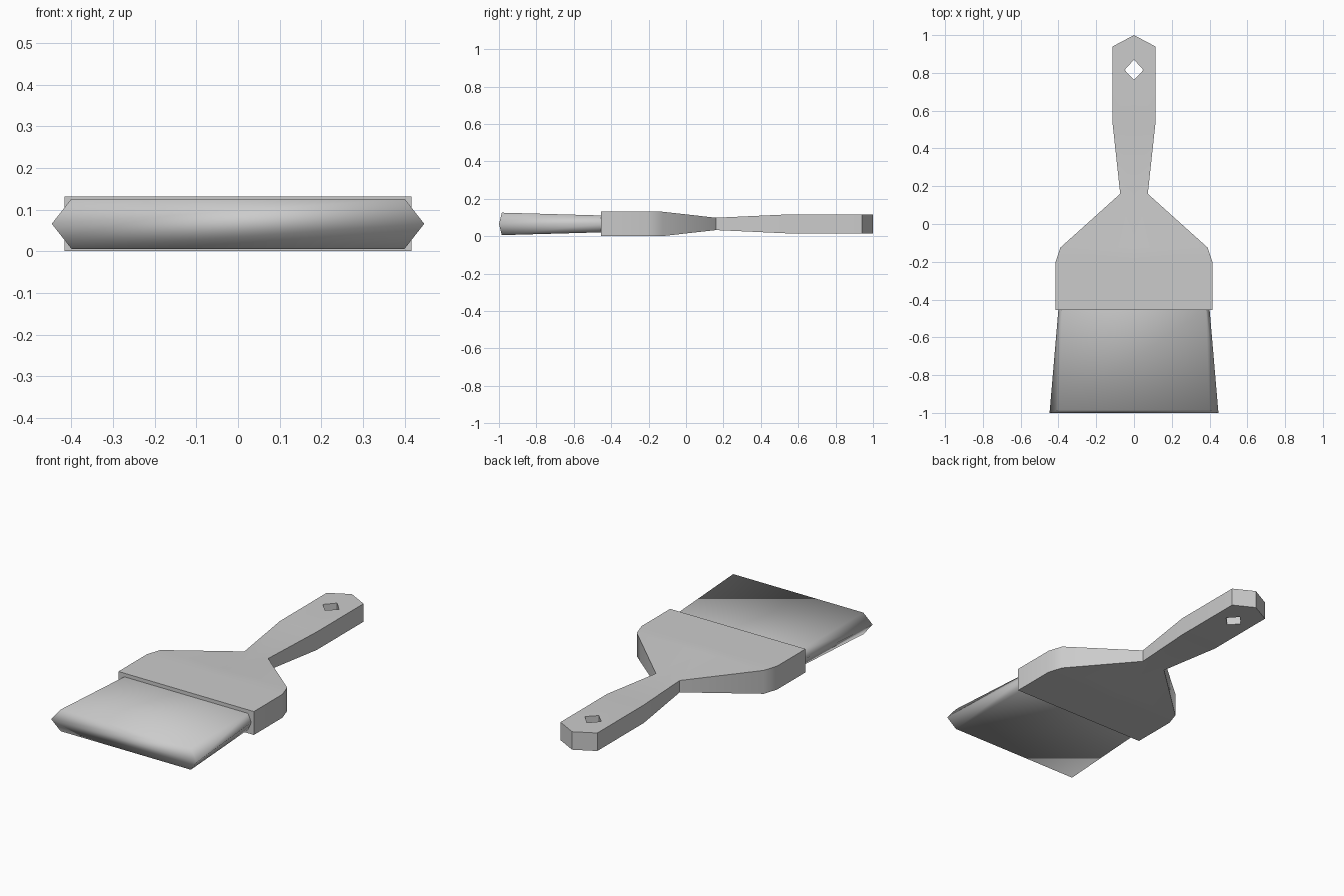
import bpy, bmesh, math

MID = 0.066          # height of the centre plane

cube = bpy.data.objects.get("Cube")
if cube:
    bpy.data.objects.remove(cube, do_unlink=True)

grey = bpy.data.materials.new("plain grey")
grey.use_nodes = True
colour = (0.6, 0.6, 0.6, 1)
grey.diffuse_color = colour
grey.node_tree.nodes["Principled BSDF"].inputs["Base Color"].default_value = colour


def finish(name, bm, angle):
    """Turn a half mesh (x >= 0) into a mirrored, shaded object."""
    whole = bm.verts[:] + bm.edges[:] + bm.faces[:]
    bmesh.ops.mirror(bm, geom=whole, axis='X', merge_dist=0.0001)
    bmesh.ops.remove_doubles(bm, verts=bm.verts, dist=0.0001)
    bmesh.ops.recalc_face_normals(bm, faces=bm.faces)
    mesh = bpy.data.meshes.new(name)
    bm.to_mesh(mesh)
    bm.free()
    mesh.materials.append(grey)
    obj = bpy.data.objects.new(name, mesh)
    bpy.context.collection.objects.link(obj)
    bpy.ops.object.select_all(action='DESELECT')
    obj.select_set(True)
    bpy.context.view_layer.objects.active = obj
    bpy.ops.object.shade_smooth_by_angle(angle=math.radians(angle))
    return obj


# Handle: half outline as (y, half width, half thickness)
stations = [(-0.455, 0.416, 0.065), (-0.205, 0.416, 0.065), (-0.125, 0.39, 0.065),
            (0.16, 0.073, 0.033), (0.53, 0.113, 0.05), (0.94, 0.113, 0.05), (1.0, 0, 0.05)]
hole = [(0.87, 0, 0.05), (0.815, 0.05, 0.05), (0.765, 0, 0.05)]

bm = bmesh.new()


def face(points):
    bm.faces.new([bm.verts.new(p) for p in points])


def skin(points):
    """Top and bottom copies of one panel."""
    for side in (1, -1):
        face([(w, y, MID + side * t) for y, w, t in points])


def wall(points):
    """Upright strip along an outline."""
    for (y0, w0, t0), (y1, w1, t1) in zip(points, points[1:]):
        face([(w0, y0, MID - t0), (w1, y1, MID - t1),
              (w1, y1, MID + t1), (w0, y0, MID + t0)])


for a, b in zip(stations[:4], stations[1:5]):
    skin([(a[0], 0, a[2]), a, b, (b[0], 0, b[2])])
skin([(0.53, 0, 0.05)] + stations[4:] + hole)
wall([(-0.455, 0, 0.065)] + stations)
wall(hole)
bmesh.ops.remove_doubles(bm, verts=bm.verts, dist=0.0001)
finish("handle", bm, 35)

# Bristles: flared hexagonal tuft ending in a blunt ridge
# rings as (y at rim, y at side point, half width, side point, half thickness)
bm = bmesh.new()
rings = []
for y_rim, y_side, w, side, t in [(-0.45, -0.45, 0.38, 0.4, 0.045),
                                  (-0.985, -1.0, 0.4, 0.447, 0.06)]:
    ring = [(0, y_rim, MID + t), (w, y_rim, MID + t), (side, y_side, MID),
            (w, y_rim, MID - t), (0, y_rim, MID - t)]
    rings.append([bm.verts.new(p) for p in ring])
back, front = rings
for i in range(4):
    bm.faces.new((back[i], back[i + 1], front[i + 1], front[i]))
ridge = bm.verts.new((0, -1.0, MID))
bm.faces.new((front[0], front[1], front[2], ridge))
bm.faces.new((ridge, front[2], front[3], front[4]))
# The centre seam is only needed for mirroring
bristles = finish("bristles", bm, 180)
bm = bmesh.new()
bm.from_mesh(bristles.data)
seam = [e for e in bm.edges if all(abs(v.co.x) < 0.001 for v in e.verts)]
bmesh.ops.dissolve_edges(bm, edges=seam, use_verts=True)
bm.to_mesh(bristles.data)
bm.free()
